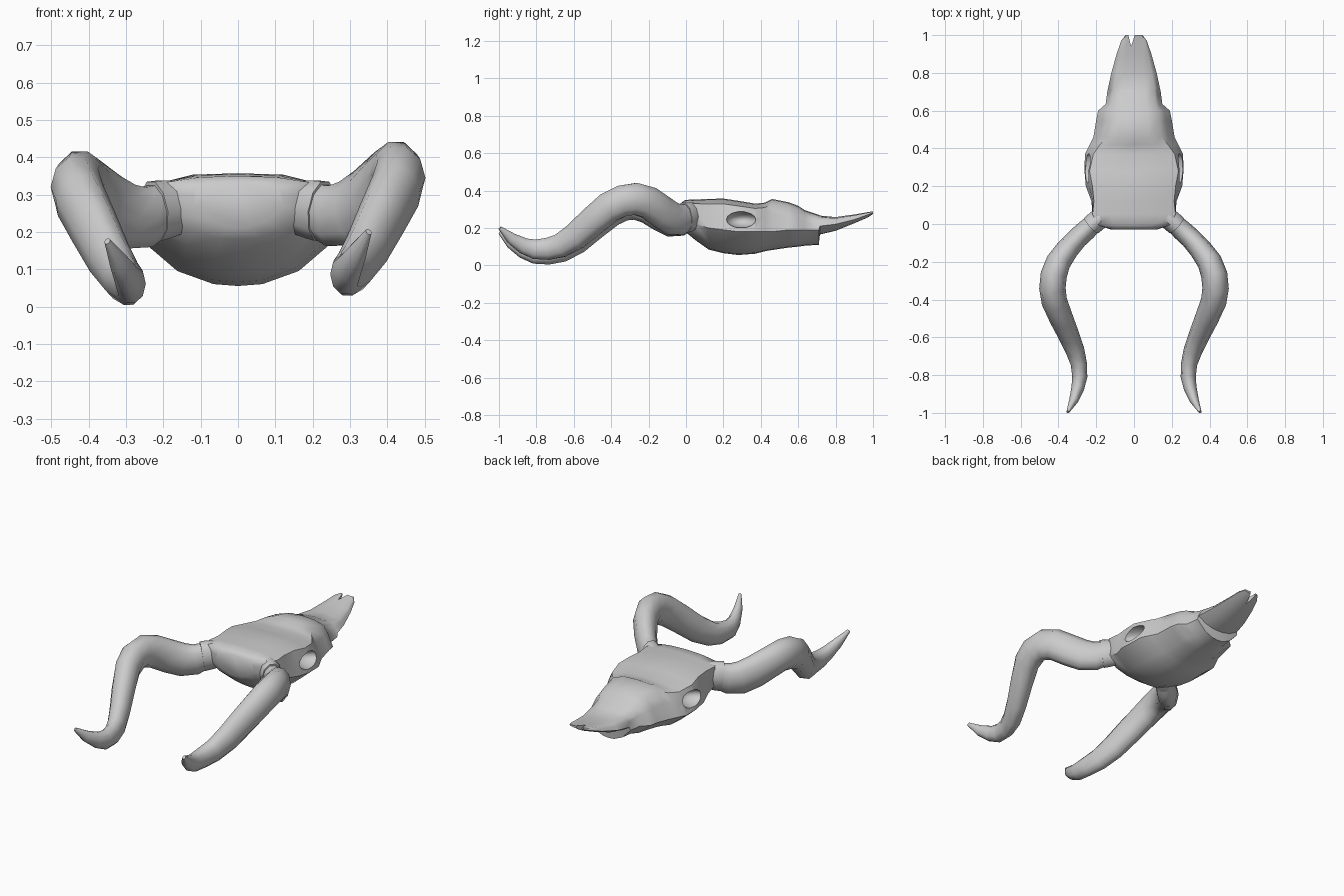
import bpy, bmesh, math
from mathutils import Vector

if "Cube" in bpy.data.objects:
    bpy.data.objects.remove(bpy.data.objects["Cube"])


def loft(name, rings):
    """Skin a list of equal-length closed rings and cap both ends."""
    bm = bmesh.new()
    vs = [[bm.verts.new(p) for p in ring] for ring in rings]
    n = len(vs[0])
    for a, b in zip(vs, vs[1:]):
        for i in range(n):
            j = (i + 1) % n
            bm.faces.new((a[i], a[j], b[j], b[i]))
    bm.faces.new(vs[0])
    bm.faces.new(vs[-1])
    bmesh.ops.recalc_face_normals(bm, faces=bm.faces)
    me = bpy.data.meshes.new(name)
    bm.to_mesh(me)
    bm.free()
    ob = bpy.data.objects.new(name, me)
    bpy.context.collection.objects.link(ob)
    return ob


def tube(name, path, sides=10):
    """Elliptical tube along points (x, y, z, flat radius, upright radius)."""
    pts = [Vector(p[:3]) for p in path]
    rings = []
    for i, p in enumerate(path):
        t = (pts[min(i + 1, len(pts) - 1)] - pts[max(i - 1, 0)]).normalized()
        side = t.cross(Vector((0, 0, 1))).normalized()
        up = side.cross(t)
        rings.append([pts[i] + side * p[3] * math.cos(a) + up * p[4] * math.sin(a)
                      for a in (2 * math.pi * k / sides for k in range(sides))])
    return loft(name, rings)


def smooth(ob, angle):
    bpy.ops.object.select_all(action='DESELECT')
    ob.select_set(True)
    bpy.context.view_layer.objects.active = ob
    bpy.ops.object.shade_smooth_by_angle(angle=math.radians(angle))


def cut(ob, cutter):
    m = ob.modifiers.new("cut", 'BOOLEAN')
    m.operation, m.solver, m.object = 'DIFFERENCE', 'EXACT', cutter
    bpy.context.view_layer.objects.active = ob
    bpy.ops.object.modifier_apply(modifier=m.name)
    bpy.data.objects.remove(cutter)


# Skull sections: y, top half width, cheek half width, top z, cheek z, bottom z
sections = [
    (-.03, .11, .12, .33, .27, .21), (-.005, .19, .195, .35, .25, .18),
    (.05, .22, .22, .352, .22, .135), (.12, .212, .225, .355, .20, .085),
    (.20, .22, .255, .357, .19, .065), (.28, .235, .262, .345, .18, .055),
    (.37, .215, .26, .33, .18, .062), (.42, .18, .235, .335, .18, .075),
    (.46, .145, .215, .355, .18, .082), (.55, .135, .20, .337, .19, .095),
    (.60, .13, .19, .318, .19, .10), (.635, .115, .15, .295, .19, .105),
    (.71, .11, .14, .27, .19, .11), (.716, .11, .138, .266, .21, .165),
    (.80, .095, .12, .258, .22, .185), (.90, .075, .092, .272, .245, .225),
    (.97, .06, .068, .284, .27, .255), (1.0, .04, .045, .29, .28, .275),
]
rings = []
for y, wt, wm, zt, zm, zb in sections:
    half = [(.55 * wt, zt - .004), (wt, zt - .17 * (zt - zm)),
            ((wt + wm) / 2, (zt + zm) / 2), (wm, zm),
            (.62 * wm, zb + .32 * (zm - zb)), (.25 * wm, zb + .04 * (zm - zb))]
    prof = [(0, zt)] + half + [(0, zb)] + [(-x, z) for x, z in reversed(half)]
    rings.append([(x, y, z) for x, z in prof])
skull = loft("skull", rings)

# Eye sockets
for s in (-1, 1):
    bpy.ops.mesh.primitive_uv_sphere_add(segments=12, ring_count=8, radius=1,
                                         location=(s * .27, .295, .245))
    eye = bpy.context.object
    eye.scale = (.10, .085, .045)
    cut(skull, eye)

# Notch at the tip of the snout
notch = loft("notch", [[(-.035, 1.02, z), (.01, 1.02, z), (-.015, .94, z)] for z in (.1, .4)])
cut(skull, notch)
smooth(skull, 50)

# Horn path on the right side: x, y, z, flat radius, upright radius
path = [
    (.215, .003, .258, .05, .074), (.25, -.03, .243, .055, .085),
    (.30, -.075, .25, .056, .092), (.35, -.13, .285, .06, .092),
    (.40, -.20, .335, .066, .09), (.425, -.27, .355, .07, .09),
    (.432, -.34, .345, .07, .088), (.422, -.41, .31, .068, .085),
    (.385, -.50, .235, .063, .08), (.345, -.59, .155, .056, .075),
    (.312, -.67, .105, .05, .067), (.292, -.74, .088, .043, .062),
    (.287, -.81, .086, .04, .055), (.298, -.87, .105, .034, .044),
    (.32, -.935, .145, .024, .031), (.35, -.995, .20, .008, .01),
]
for s, side in ((1, "right"), (-1, "left")):
    # Horn core on the skull
    core = tube(side + "_horn_core", [(s * .14, .055, .27, .05, .07),
                                      (s * .20, .015, .26, .056, .082),
                                      (s * .225, -.008, .255, .055, .084)])
    smooth(core, 50)
    # Horn, with the left one hanging slightly lower
    drop = .025 if s < 0 else 0
    horn = tube(side + "_horn", [(s * x, y, z - drop * min(1, max(0, -y / .2)), a, b)
                                 for x, y, z, a, b in path])
    smooth(horn, 60)
